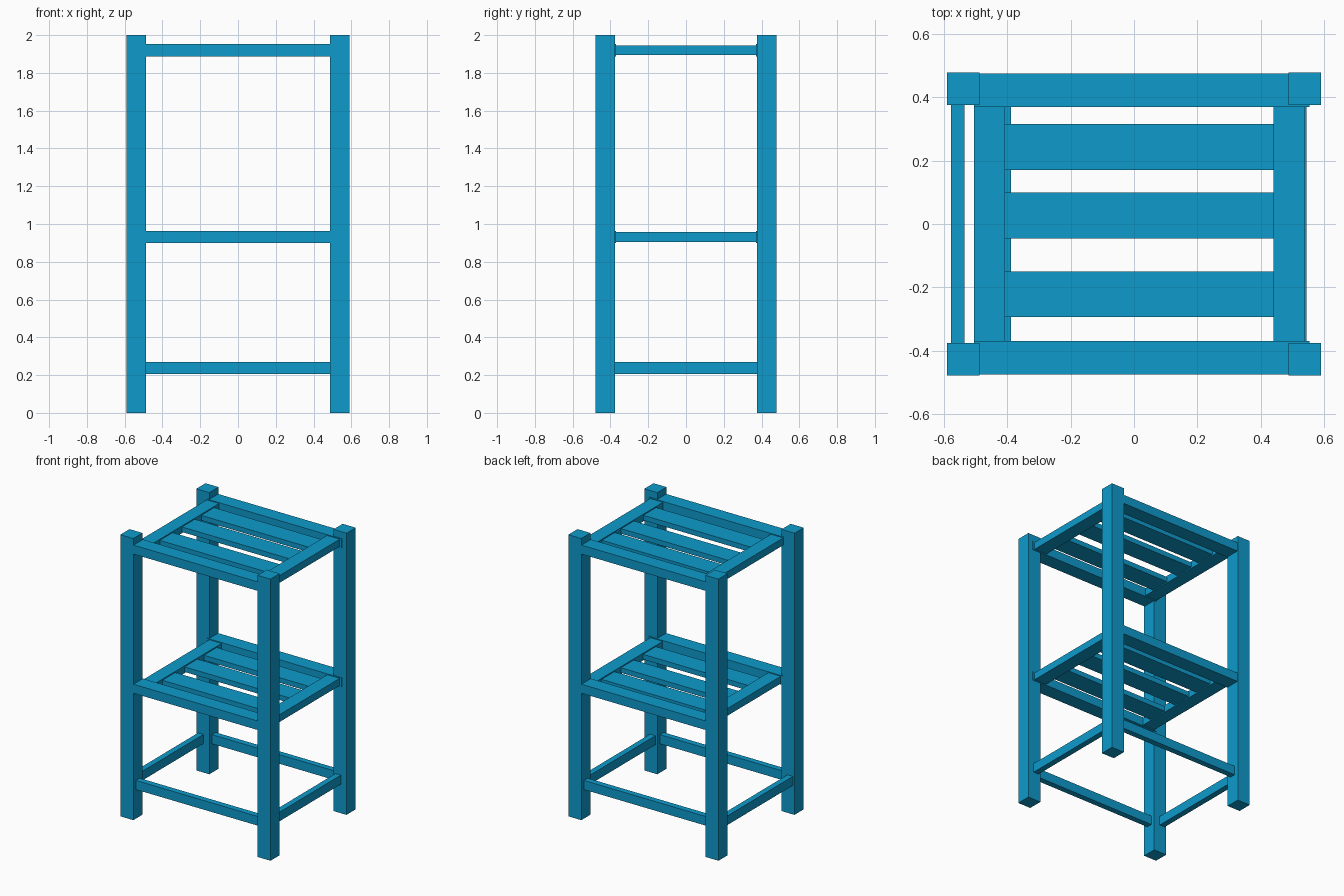
import bpy

cube = bpy.data.objects.get("Cube")
if cube:
    bpy.data.objects.remove(cube, do_unlink=True)

blue = bpy.data.materials.new("blue_paint")
blue.use_nodes = True
color = (0.0044, 0.328, 0.604, 1.0)
blue.diffuse_color = color
blue.node_tree.nodes["Principled BSDF"].inputs["Base Color"].default_value = color


def bar(name, xs, ys, zs):
    """Box spanning the given (low, high) ranges."""
    spans = [sorted(r) for r in (xs, ys, zs)]
    bpy.ops.mesh.primitive_cube_add(size=1, location=[(a + b) / 2 for a, b in spans])
    ob = bpy.context.object
    ob.name = name
    ob.scale = [b - a for a, b in spans]
    bpy.ops.object.transform_apply(location=False, rotation=False, scale=True)
    ob.data.materials.append(blue)


ends = (("front", -1), ("back", 1))

# Corner legs
for end, s in ends:
    for side, m in (("right", -1), ("left", 1)):
        bar(f"{end}_{side}_leg", (m * 0.488, m * 0.59), (s * 0.375, s * 0.478), (0, 2))


def shelf(name, z, right_rail, left_rail):
    """Slatted shelf centred on height z."""
    for end, s in ends:
        bar(f"{name}_{end}_rail", (-0.505, 0.554), (s * 0.37, s * 0.475), (z - 0.032, z + 0.032))
    for side, xs in (("right", right_rail), ("left", left_rail)):
        bar(f"{name}_{side}_rail", xs, (-0.372, 0.372), (z - 0.026, z + 0.026))
    for i, y in enumerate((-0.222, 0.027, 0.243)):
        bar(f"{name}_slat_{i + 1}", (right_rail[1] - 0.02, left_rail[0] + 0.02),
            (y - 0.072, y + 0.072), (z - 0.018, z + 0.018))


shelf("top_shelf", 1.92, (-0.505, -0.408), (0.44, 0.54))
shelf("middle_shelf", 0.932, (-0.485, -0.388), (0.442, 0.54))

# Low stretchers between the legs
low = (0.205, 0.27)
for end, s in ends:
    bar(f"{end}_stretcher", (-0.51, 0.51), (s * 0.405, s * 0.447), low)
bar("right_stretcher", (-0.577, -0.535), (-0.39, 0.39), low)
bar("left_stretcher", (0.503, 0.545), (-0.39, 0.39), low)
